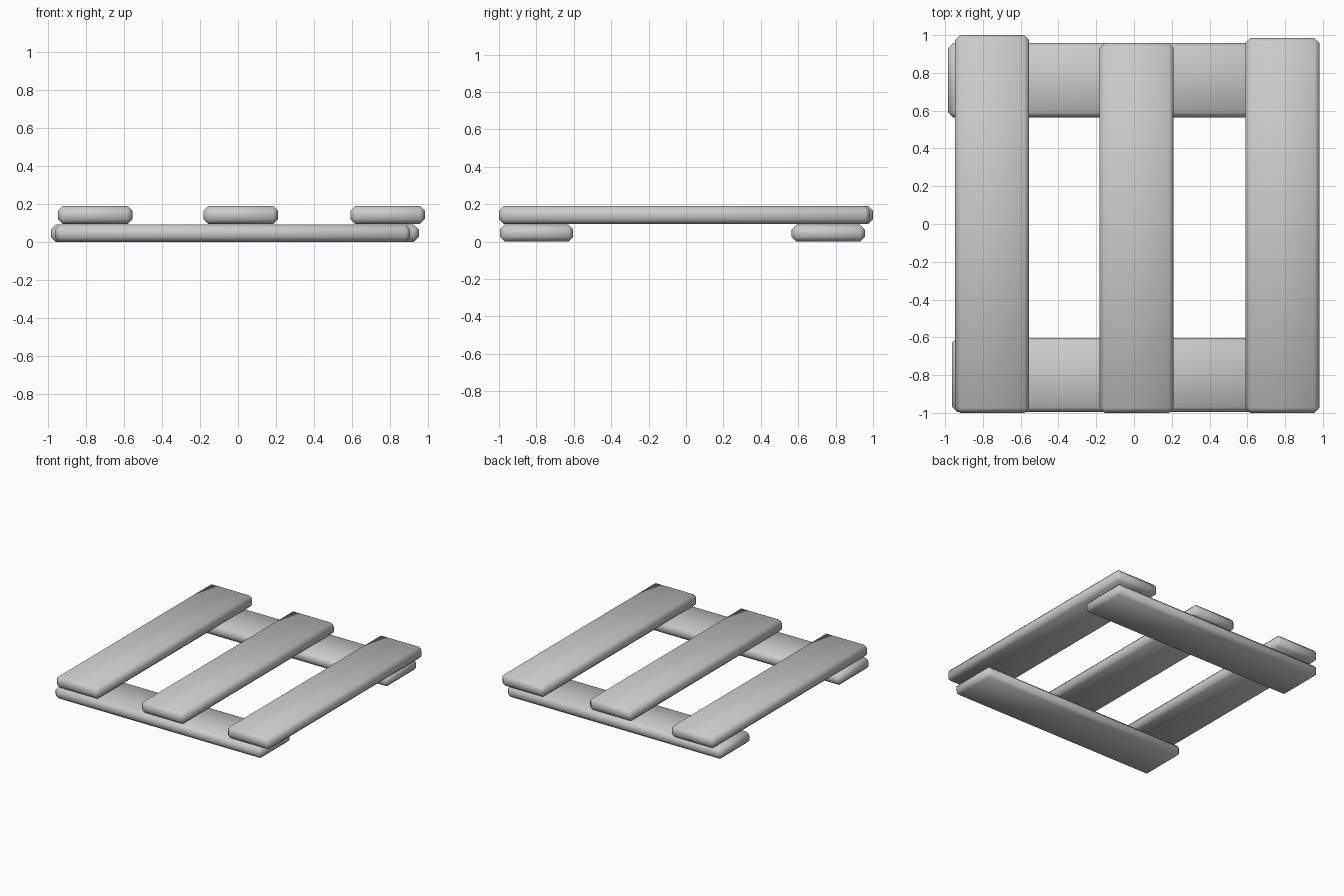
import bpy, bmesh, math

if "Cube" in bpy.data.objects:
    bpy.data.objects.remove(bpy.data.objects["Cube"])


def plank(name, x0, x1, y0, y1, z0, z1, chamfer=0.026):
    """Box between the given limits with one chamfer on every edge."""
    bm = bmesh.new()
    bmesh.ops.create_cube(bm, size=1)
    for v in bm.verts:
        v.co.x = x1 if v.co.x > 0 else x0
        v.co.y = y1 if v.co.y > 0 else y0
        v.co.z = z1 if v.co.z > 0 else z0
    bmesh.ops.bevel(bm, geom=bm.edges[:], offset=chamfer, offset_type='OFFSET',
                    segments=1, profile=0.5, affect='EDGES')
    mesh = bpy.data.meshes.new(name)
    bm.to_mesh(mesh)
    bm.free()
    obj = bpy.data.objects.new(name, mesh)
    bpy.context.collection.objects.link(obj)
    bpy.ops.object.select_all(action='DESELECT')
    obj.select_set(True)
    bpy.context.view_layer.objects.active = obj
    bpy.ops.object.shade_smooth_by_angle(angle=math.radians(50))
    return obj


WIDTH = 0.392       # width shared by all boards
MID, TOP = 0.094, 0.19

# Two cross boards lying on the ground
plank("front_cross_board", -0.963, 0.905, -0.995, -0.995 + WIDTH, 0, MID - 0.003)
plank("back_cross_board", -0.984, 0.95, 0.957 - WIDTH, 0.957, 0, MID - 0.003)

# Three deck boards on top, each of a slightly different length
for name, x, back in (("left", -0.947, 1.0), ("middle", -0.182, 0.957), ("right", 0.59, 0.984)):
    plank(name + "_deck_board", x, x + WIDTH, -1.0, back, MID, TOP)
